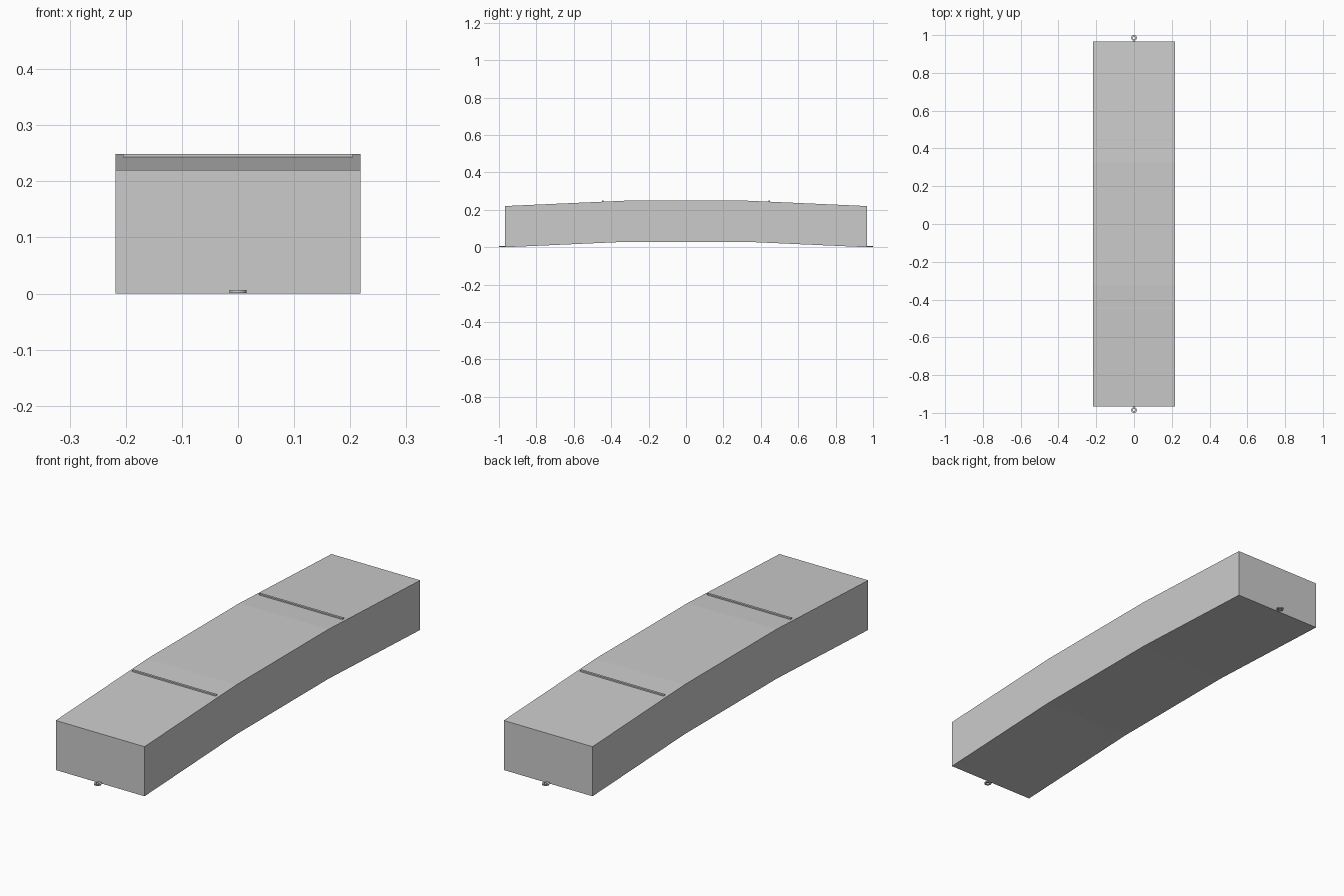
import bpy, bmesh
from math import tau
from mathutils import Vector

old = bpy.data.objects.get("Cube")
if old:
    bpy.data.objects.remove(old)

grey = bpy.data.materials.new("plain grey")
grey.use_nodes = True
colour = (0.6, 0.6, 0.6, 1)
grey.diffuse_color = colour
grey.node_tree.nodes["Principled BSDF"].inputs["Base Color"].default_value = colour

HALF_W, END_Y, BEND_Y = 0.218, 0.967, 0.322
DEPTH, RISE = 0.22, 0.0287


def finish(name, bm):
    bmesh.ops.recalc_face_normals(bm, faces=bm.faces)
    mesh = bpy.data.meshes.new(name)
    bm.to_mesh(mesh)
    bm.free()
    mesh.materials.append(grey)
    obj = bpy.data.objects.new(name, mesh)
    bpy.context.collection.objects.link(obj)
    return obj


def box(bm, centre, size):
    verts = bmesh.ops.create_cube(bm, size=1)["verts"]
    for v in verts:
        v.co = Vector(centre) + v.co * Vector(size)


# Arched deck: side profile extruded across the width
bm = bmesh.new()
arch = [(-END_Y, 0), (-BEND_Y, RISE), (BEND_Y, RISE), (END_Y, 0)]
outline = arch + [(y, z + DEPTH) for y, z in reversed(arch)]
side = bm.faces.new([bm.verts.new((-HALF_W, y, z)) for y, z in outline])
extruded = bmesh.ops.extrude_face_region(bm, geom=[side])["geom"]
bmesh.ops.translate(bm, vec=(2 * HALF_W, 0, 0),
                    verts=[g for g in extruded if isinstance(g, bmesh.types.BMVert)])
finish("arched_deck", bm)

for end, sign in (("front", -1), ("back", 1)):
    # Thin raised strip across each ramp
    bm = bmesh.new()
    box(bm, (0, sign * 0.445, 0.2445), (0.41, 0.01, 0.009))
    finish(end + "_cross_strip", bm)

    # Flat eyelet at each end: a washer and a short neck
    bm = bmesh.new()
    centre = Vector((0, sign * 0.985, 0))
    section = [bm.verts.new(centre + Vector((r, 0, z)))
               for r, z in ((0.007, 0.001), (0.015, 0.001), (0.015, 0.006), (0.007, 0.006))]
    edges = [bm.edges.new((section[i], section[(i + 1) % 4])) for i in range(4)]
    bmesh.ops.spin(bm, geom=section + edges, cent=centre, axis=(0, 0, 1),
                   angle=tau, steps=20, use_merge=True)
    bmesh.ops.remove_doubles(bm, verts=bm.verts, dist=0.0001)
    box(bm, (0, sign * 0.968, 0.0035), (0.012, 0.01, 0.005))
    finish(end + "_eyelet", bm)
